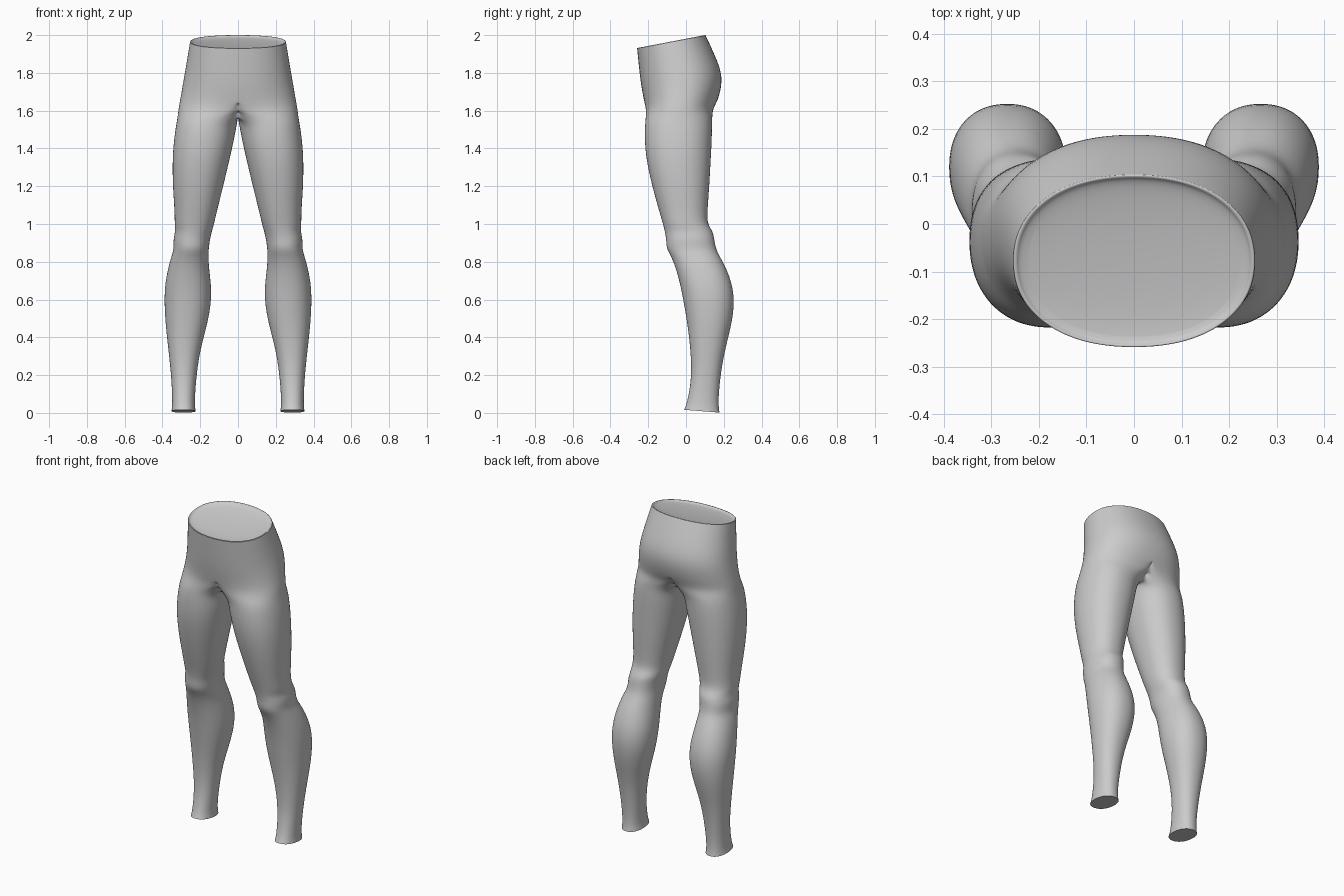
import bpy, bmesh
from math import cos, sin, pi, radians

if "Cube" in bpy.data.objects:
    bpy.data.objects.remove(bpy.data.objects["Cube"])

N = 32  # points per cross-section

# Cross-sections of one half: height, inner x, outer x, front y, back y.
# Negative inner x is cut off at the mirror plane.
SECTIONS = [
    (.009, .224, .352, -.010, .178), (.05, .230, .347, .005, .170),
    (.18, .222, .352, .030, .180), (.32, .203, .367, .025, .203),
    (.44, .170, .381, .012, .235), (.56, .143, .390, -.008, .257),
    (.67, .140, .389, -.028, .250), (.77, .154, .370, -.055, .212),
    (.83, .156, .352, -.080, .178), (.87, .155, .340, -.104, .158),
    (.92, .148, .343, -.105, .150), (.96, .138, .332, -.112, .143),
    (1.0, .127, .336, -.122, .114), (1.06, .113, .335, -.140, .113),
    (1.2, .078, .346, -.180, .124), (1.35, .042, .348, -.213, .132),
    (1.46, .018, .338, -.220, .138), (1.53, .005, .327, -.217, .138),
    (1.57, -.06, .320, -.213, .140), (1.61, -.19, .316, -.212, .143),
    (1.66, -.307, .307, -.224, .174), (1.76, -.29, .29, -.240, .200),
    (1.86, -.272, .272, -.250, .156), (1.966, -.255, .255, -.260, .104),
]


def spow(v, p):
    return (1 if v >= 0 else -1) * abs(v) ** p


def ring(bm, section, scale=1.0, drop=0.0):
    z, inner, outer, front, back = section
    cx, cy = (inner + outer) / 2, (front + back) / 2
    rx, ry = (outer - inner) / 2 * scale, (back - front) / 2 * scale
    # the waist leans forward, the hems lean slightly back
    tilt = -.08 if z < .03 else .19 * min(1, max(0, (z - 1.63) / .3))
    verts = []
    for i in range(N):
        t = 2 * pi * i / N
        x = cx + rx * spow(cos(t), .91)
        dy = ry * spow(sin(t), .91)
        verts.append(bm.verts.new((x if x > .001 else 0, cy + dy, z + tilt * dy - drop)))
    return verts


bm = bmesh.new()
crease = bm.edges.layers.float.new("crease_edge")
rings = [ring(bm, s) for s in SECTIONS]

# Waist lip and slightly sunken closing surface
top = SECTIONS[-1]
rings += [ring(bm, top, .965), ring(bm, top, .95, .012), ring(bm, top, .5, .02)]
for a, b in zip(rings, rings[1:]):
    for i in range(N):
        j = (i + 1) % N
        bm.faces.new((a[i], a[j], b[j], b[i]))
centre = bm.verts.new((0, (top[3] + top[4]) / 2, top[0] - .022))
for i in range(N):
    bm.faces.new((rings[-1][i], rings[-1][(i + 1) % N], centre))

# Flat hem
bm.faces.new(rings[0][::-1])
for loop, amount in ((rings[0], 1.0), (rings[len(SECTIONS) - 1], .7)):
    for i in range(N):
        e = bm.edges.get((loop[i], loop[(i + 1) % N]))
        e[crease] = amount

# Remove what lies in the mirror plane
inside = [f for f in bm.faces if all(v.co.x == 0 for v in f.verts)]
bmesh.ops.delete(bm, geom=inside, context='FACES')

mesh = bpy.data.meshes.new("leggings")
bm.to_mesh(mesh)
bm.free()
leggings = bpy.data.objects.new("leggings", mesh)
bpy.context.collection.objects.link(leggings)
bpy.context.view_layer.objects.active = leggings
leggings.select_set(True)
bpy.ops.object.shade_smooth_by_angle(angle=radians(65))

# Mirror to the other leg, then smooth
mirror = leggings.modifiers.new("mirror", 'MIRROR')
mirror.use_clip = True
mirror.merge_threshold = .0005
subsurf = leggings.modifiers.new("smooth", 'SUBSURF')
subsurf.levels = subsurf.render_levels = 2
